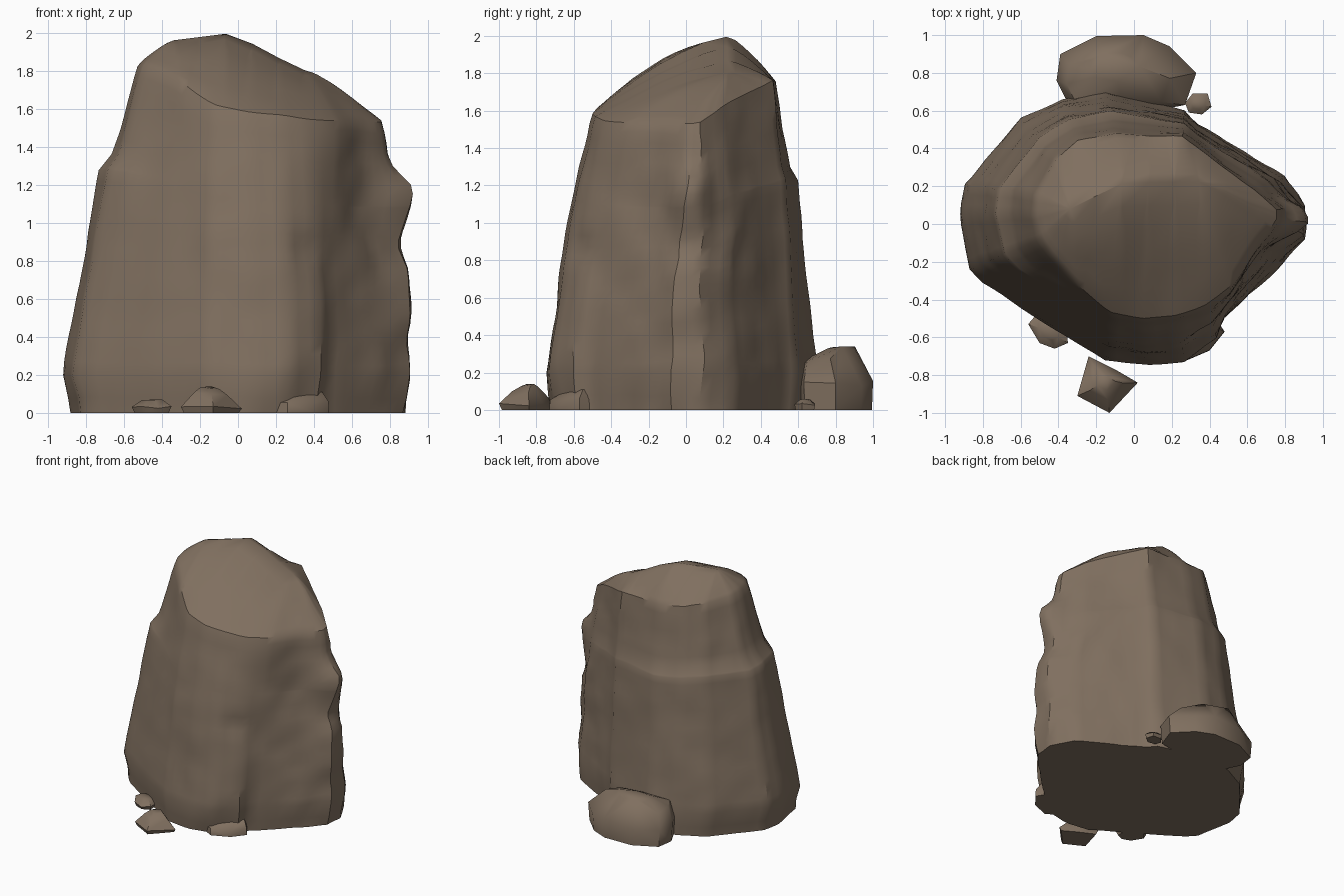
import bpy, bmesh, math
from mathutils import Vector, noise

if "Cube" in bpy.data.objects:
    bpy.data.objects.remove(bpy.data.objects["Cube"])

stone_mat = bpy.data.materials.new("brown_stone")
stone_mat.diffuse_color = (0.215, 0.16, 0.115, 1)
stone_mat.use_nodes = True
stone_mat.node_tree.nodes["Principled BSDF"].inputs["Base Color"].default_value = stone_mat.diffuse_color


def finish(name, bm, angle):
    bmesh.ops.recalc_face_normals(bm, faces=bm.faces)
    me = bpy.data.meshes.new(name)
    bm.to_mesh(me)
    bm.free()
    ob = bpy.data.objects.new(name, me)
    bpy.context.collection.objects.link(ob)
    me.materials.append(stone_mat)
    bpy.ops.object.select_all(action='DESELECT')
    ob.select_set(True)
    bpy.context.view_layer.objects.active = ob
    bpy.ops.object.shade_smooth_by_angle(angle=math.radians(angle))
    return ob


def curve(pts, t):
    """Piecewise linear lookup."""
    for (a, fa), (b, fb) in zip(pts, pts[1:]):
        if t <= b:
            return fa + (fb - fa) * (t - a) / (b - a)
    return pts[-1][1]


def blob(p, centre, radius):
    return math.exp(-((p - Vector(centre)).length / radius) ** 2)


# outline near the ground, and the matching shoulder line under the top slopes
base = [(-.925, .05), (-.87, -.24), (-.80, -.31), (-.48, -.52), (-.15, -.72),
        (.08, -.745), (.27, -.73), (.44, -.61), (.47, -.51), (.70, -.28),
        (.90, -.09), (.90, .08), (.80, .25), (.34, .53), (.27, .60),
        (-.15, .705), (-.38, .665), (-.60, .56), (-.90, .21)]
shoulder = [(-.53, .05, 1.83), (-.50, -.08, 1.84), (-.43, -.17, 1.82),
            (-.28, -.33, 1.74), (-.12, -.48, 1.62), (.05, -.51, 1.59),
            (.22, -.49, 1.57), (.38, -.44, 1.55), (.51, -.34, 1.54),
            (.64, -.13, 1.54), (.75, .03, 1.53), (.75, .08, 1.54),
            (.63, .19, 1.62), (.33, .41, 1.73), (.26, .46, 1.76),
            (-.10, .48, 1.76), (-.30, .44, 1.78), (-.42, .34, 1.80),
            (-.52, .16, 1.82)]
ridge_y = [(-.34, .08), (-.05, .22), (.35, .22)]
ridge_z = [(-.34, 1.96), (-.05, 2.0), (.35, 1.80)]
plain = [(0, 0), (.35, .27), (.6, .50), (1, 1)]
ledged = [(0, 0), (.35, .27), (.66, .49), (.71, .66), (1, 1)]

# columns: outlines split into short steps
cols = []
for i in range(len(base)):
    j = (i + 1) % len(base)
    b0, b1 = Vector(base[i]).to_3d(), Vector(base[j]).to_3d()
    s0, s1 = Vector(shoulder[i]), Vector(shoulder[j])
    n = max(1, round((b1 - b0).length / .06))
    cols += [(b0.lerp(b1, k / n), s0.lerp(s1, k / n)) for k in range(n)]

side_t = sorted([k / 24 for k in range(24)] + [.66, .71])


def rough(p):
    """Worn surface, right-hand knobs, scoops and the front undercut."""
    right = min(1, max(0, (p.x - .4) / .3)) * (p.z < 1.5)
    amp = .010 + .018 * right
    q = p + noise.noise_vector(p * 3.2) * amp
    q += noise.noise_vector(p * 7) * (.006 + .010 * right)
    # two stacked blobs give the squarer knob at the right-hand tip
    q.x += .085 * blob(p, (.79, .0, 1.19), .11) + .085 * blob(p, (.81, 0, 1.06), .12)
    q.x += .035 * blob(p, (.87, 0, .60), .2)
    scoop = .04 * blob(p, (.62, -.2, 1.0), .18) + .03 * blob(p, (.38, -.56, .87), .07)
    q += Vector((-.7, .7, 0)) * scoop
    if p.y < -.5 and .02 < p.x < .46:
        fade = min(1, (.46 - p.x) / .12)
        q.y += .15 * fade * max(0, min(.3, (p.x - .04) * .9 - p.z))
    return q


# main boulder: lofted side walls, then slopes up to the crest
bm = bmesh.new()
rings = []
for b, s in cols:
    k = .98 if b.x > .5 else .955
    col = [Vector((b.x * k, b.y * .98, 0)), Vector((b.x * (k + .01), b.y * .99, .08))]
    w = min(1, max(0, (b.y - b.x * .5 + .1) / .25))
    for t in side_t:
        f = curve(plain, t) * (1 - w) + curve(ledged, t) * w
        xy = b.lerp(s, f)
        col.append(Vector((xy.x, xy.y, .2 + t * (s.z - .2))))
    rx = -.34 + round((min(.35, max(-.34, s.x)) + .34) / .138) * .138
    top = Vector((rx, curve(ridge_y, rx), curve(ridge_z, rx)))
    for u in (0, .1, .22, .36, .5, .65, .82, 1):
        p = s.lerp(top, u)
        p.z = s.z + (top.z - s.z) * (1 - (1 - u) ** 1.35)
        col.append(p)
    out = []
    for p in col:
        q = rough(p)
        q.z = 0 if p.z == 0 else min(1.995, q.z)
        q.x = max(-.92, min(.92, q.x))
        out.append(bm.verts.new(q))
    rings.append(out)
for c, d in zip(rings, rings[1:] + rings[:1]):
    for k in range(len(c) - 1):
        bm.faces.new((c[k], d[k], d[k + 1], c[k + 1]))
bm.faces.new([c[0] for c in rings])
bmesh.ops.remove_doubles(bm, verts=bm.verts, dist=.004)
# worn front shoulder
worn = [v for v in bm.verts if v.co.z > 1.4 and v.co.y < .05 and v.co.x < .7]
bmesh.ops.smooth_vert(bm, verts=worn, factor=.5, use_axis_x=True,
                      use_axis_y=True, use_axis_z=True)
finish("main_boulder", bm, 34)


# loose stones: hull of an outline repeated at several heights
def stone(name, outline, levels, jitter):
    bm = bmesh.new()
    c = sum((Vector(p) for p in outline), Vector((0, 0))) / len(outline)
    for z, scale, dx, dy in levels:
        for i, p in enumerate(outline):
            q = c + (Vector(p) - c) * scale
            dz = jitter * math.sin(i * 2.3 + z * 9) * (z > 0)
            bm.verts.new((q.x + dx, q.y + dy, z + dz))
    bmesh.ops.convex_hull(bm, input=bm.verts)
    bmesh.ops.delete(bm, geom=[v for v in bm.verts if not v.link_faces], context='VERTS')
    for v in bm.verts:
        v.co.z = max(0, v.co.z)
    finish(name, bm, 45)


stone("back_stone",
      [(-.41, .76), (-.39, .90), (-.20, .995), (.05, 1.0), (.19, .94),
       (.33, .80), (.27, .63), (0, .58), (-.35, .64)],
      [(0, .97, 0, 0), (.14, 1, 0, 0), (.26, .74, -.04, -.03), (.325, .36, -.05, .03)], .015)
stone("front_stone",
      [(-.30, -.91), (-.13, -1.0), (.02, -.84), (-.10, -.77), (-.24, -.70)],
      [(0, .9, 0, 0), (.03, 1, 0, 0), (.10, .55, 0, 0), (.13, .3, 0, .01)], .008)
stone("front_left_stone",
      [(-.56, -.53), (-.50, -.63), (-.42, -.66), (-.35, -.63), (-.36, -.50), (-.5, -.46)],
      [(0, .85, 0, 0), (.03, 1, 0, 0), (.065, .5, 0, 0)], .006)
stone("front_right_stone",
      [(.14, -.66), (.26, -.73), (.40, -.67), (.48, -.57), (.40, -.45), (.2, -.5)],
      [(0, 1, 0, 0), (.05, .98, 0, 0), (.10, .6, .03, .03)], .01)
stone("back_right_stone",
      [(.27, .64), (.31, .69), (.39, .69), (.41, .62), (.36, .58), (.29, .59)],
      [(0, .9, 0, 0), (.03, 1, 0, 0), (.055, .5, 0, 0)], .005)
